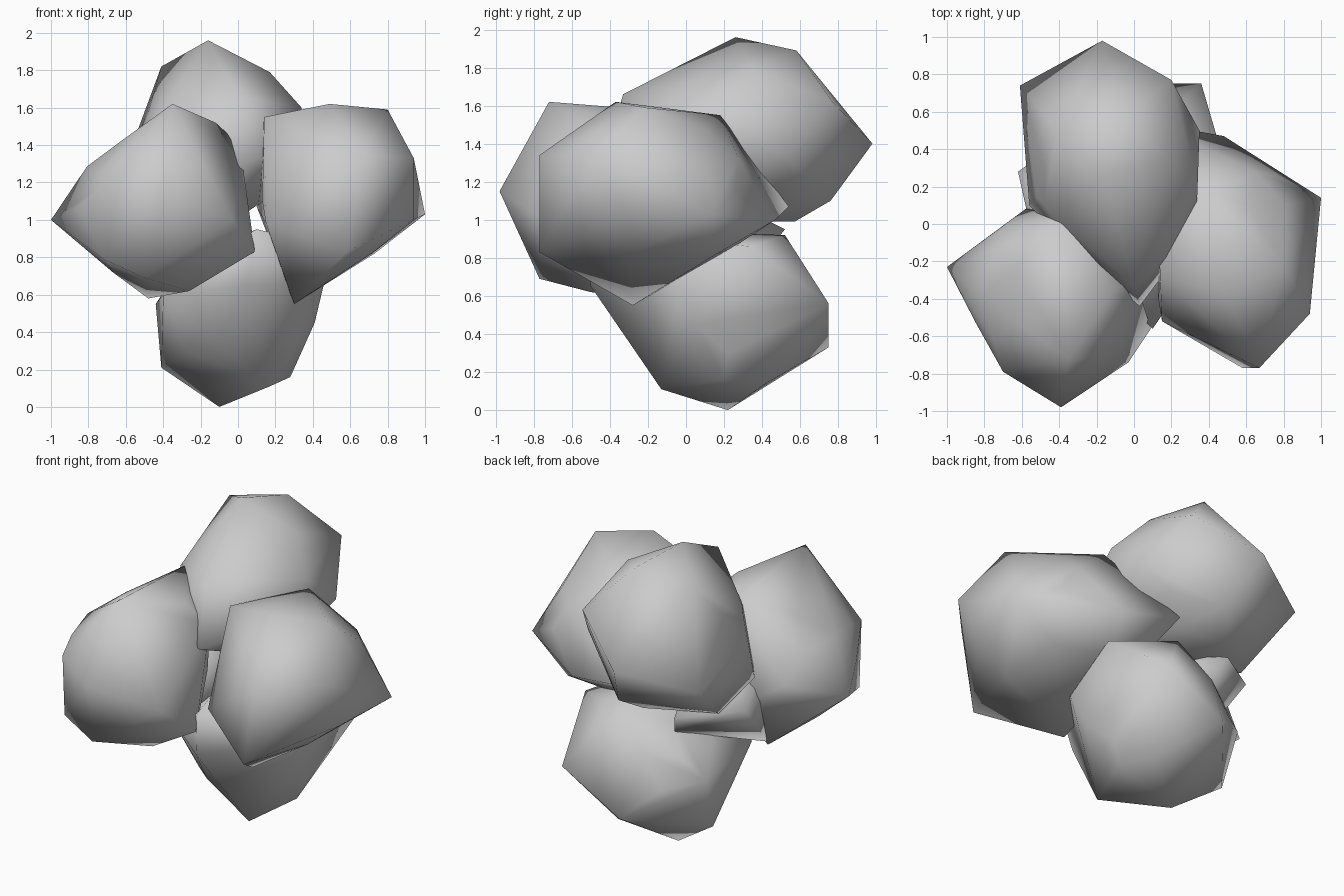
import bpy, bmesh
from mathutils import Vector


def boulder(name, centre, radii, corners):
    """Faceted rock: convex skin over a round core and its outer corners."""
    bm = bmesh.new()
    bmesh.ops.create_icosphere(bm, subdivisions=2, radius=1)
    core = [Vector(c + r * p for c, r, p in zip(centre, radii, v.co)) for v in bm.verts]
    bm.clear()
    for p in core + [Vector(c) for c in corners]:
        bm.verts.new(p)
    bmesh.ops.convex_hull(bm, input=bm.verts[:])
    loose = [v for v in bm.verts if not v.link_faces]
    bmesh.ops.delete(bm, geom=loose, context='VERTS')
    bmesh.ops.recalc_face_normals(bm, faces=bm.faces[:])
    for f in bm.faces:
        f.smooth = True
    mesh = bpy.data.meshes.new(name)
    bm.to_mesh(mesh)
    bm.free()
    obj = bpy.data.objects.new(name, mesh)
    bpy.context.collection.objects.link(obj)
    return obj


# Top rock, leaning to the back
boulder("top_rock", (-0.12, 0.30, 1.38), (0.42, 0.50, 0.39), [
    (-0.16, 0.26, 1.96), (-0.05, 0.58, 1.89), (-0.41, 0.50, 1.82),
    (0.17, 0.35, 1.79), (0.20, 0.77, 1.62), (-0.17, 0.98, 1.40),
    (-0.61, 0.74, 1.28), (-0.05, 0.76, 1.10), (-0.10, 0.57, 0.99),
    (0.34, 0.20, 1.60), (0.33, -0.04, 1.40), (0.35, 0.50, 1.35),
    (0.00, -0.33, 1.66), (0.03, -0.44, 1.30), (-0.48, 0.10, 1.50),
    (-0.56, 0.10, 1.13), (-0.50, 0.38, 0.99)])

# Front left rock
boulder("left_rock", (-0.45, -0.38, 1.07), (0.42, 0.46, 0.41), [
    (-0.35, -0.72, 1.62), (-0.39, -0.98, 1.15), (-1.00, -0.23, 1.00),
    (-0.80, -0.40, 1.24), (-0.70, -0.79, 1.20), (-0.72, -0.74, 0.79),
    (-0.50, -0.77, 0.69), (-0.48, -0.15, 0.58), (-0.26, -0.50, 0.62),
    (0.09, -0.56, 0.83), (-0.03, -0.74, 1.00), (0.01, -0.30, 1.40),
    (-0.12, -0.36, 1.52), (-0.38, 0.03, 1.56), (-0.58, 0.08, 1.00)])

# Rear tongue of the left rock, tucked under the top rock
boulder("left_rock_tongue", (-0.30, 0.00, 0.95), (0.25, 0.30, 0.22), [
    (-0.62, 0.28, 1.00), (-0.20, 0.40, 0.80), (-0.22, 0.40, 0.90),
    (-0.28, 0.52, 0.95), (-0.48, -0.15, 0.60), (-0.10, -0.20, 0.80)])

# Right rock, its rear tip reaching under the top rock
boulder("right_rock", (0.55, -0.15, 1.15), (0.38, 0.50, 0.39), [
    (0.49, -0.37, 1.62), (0.80, -0.22, 1.59), (0.38, 0.18, 1.55),
    (0.14, -0.28, 1.55), (0.94, -0.48, 1.33), (1.00, 0.14, 1.03),
    (0.67, -0.77, 1.34), (0.58, -0.77, 0.83), (0.30, -0.28, 0.55),
    (0.13, -0.40, 1.10), (0.15, -0.52, 0.98), (0.73, 0.16, 0.82),
    (0.50, -0.13, 0.74), (0.10, 0.54, 1.07), (0.48, 0.47, 1.00),
    (0.94, -0.30, 1.00), (0.37, 0.24, 0.85)])

# Bottom rock, resting on the ground
boulder("bottom_rock", (0.00, 0.22, 0.50), (0.40, 0.45, 0.39), [
    (-0.10, 0.22, 0.00), (0.17, -0.13, 0.11), (0.28, 0.20, 0.16),
    (-0.41, 0.31, 0.21), (-0.44, 0.42, 0.55), (0.19, 0.42, 0.14),
    (-0.05, 0.75, 0.33), (0.36, 0.75, 0.56), (0.41, 0.05, 0.45),
    (0.46, -0.03, 0.66), (0.48, 0.34, 0.86), (0.05, -0.50, 0.65),
    (0.10, -0.56, 0.95), (0.10, 0.52, 0.92), (-0.40, -0.10, 0.60)])
